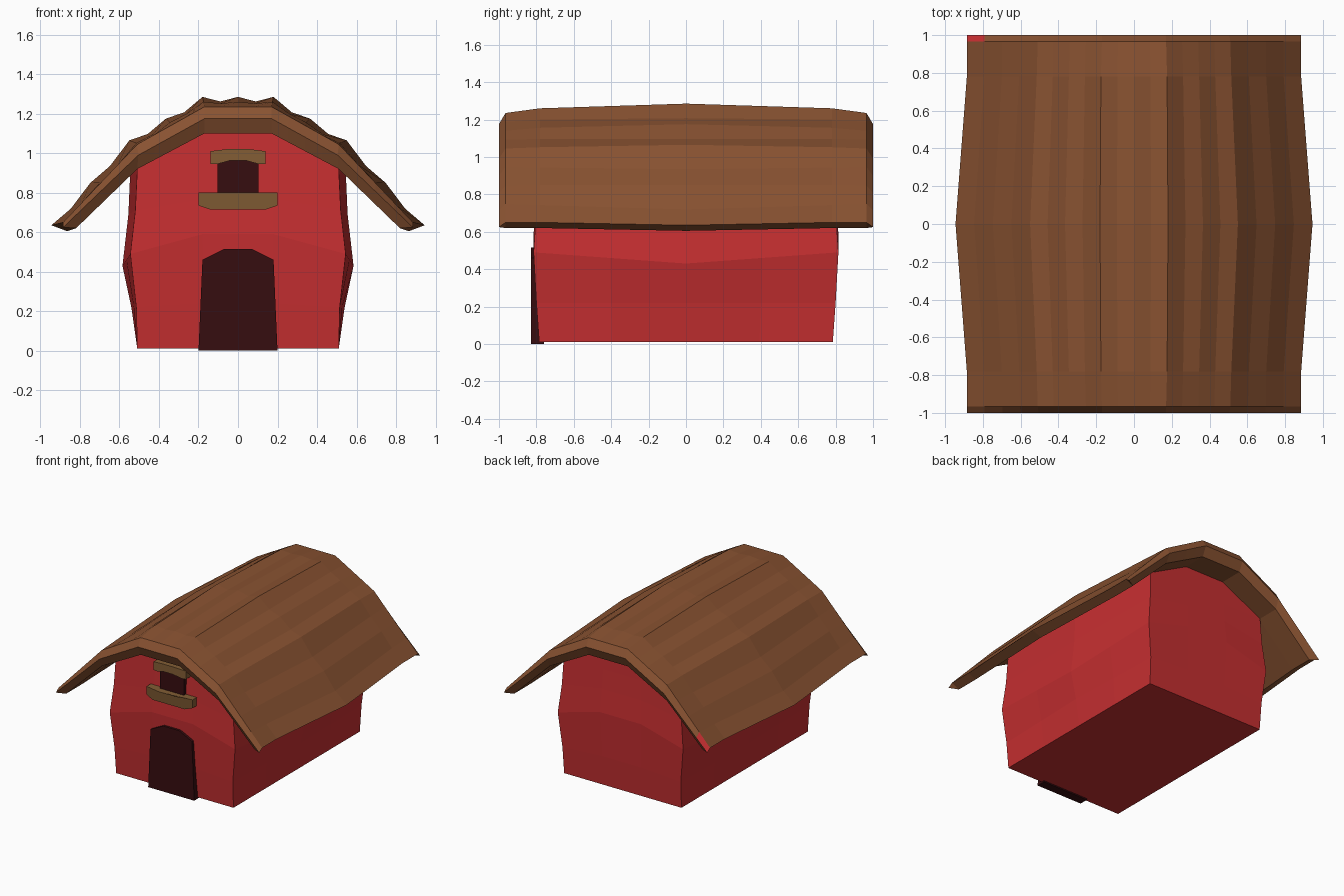
import bpy, bmesh

cube = bpy.data.objects.get("Cube")
if cube:
    bpy.data.objects.remove(cube, do_unlink=True)


def material(name, r, g, b):
    m = bpy.data.materials.new(name)
    m.use_nodes = True
    m.diffuse_color = (r, g, b, 1)
    m.node_tree.nodes["Principled BSDF"].inputs["Base Color"].default_value = (r, g, b, 1)
    return m


RED = material("barn red", 0.56, 0.028, 0.03)
BROWN = material("roof brown", 0.25, 0.085, 0.031)
PLANK = material("plank tan", 0.225, 0.11, 0.035)
DARK = material("dark opening", 0.037, 0.004, 0.005)


def build(name, verts, faces, *mats):
    bm = bmesh.new()
    vs = [bm.verts.new(v) for v in verts]
    for f in faces:
        bm.faces.new([vs[i] for i in f])
    bmesh.ops.recalc_face_normals(bm, faces=bm.faces)
    me = bpy.data.meshes.new(name)
    bm.to_mesh(me)
    bm.free()
    for m in mats:
        me.materials.append(m)
    ob = bpy.data.objects.new(name, me)
    bpy.context.collection.objects.link(ob)
    return ob


def slab(name, outline, y_front, y_back, mat):
    """Extrude an x-z outline along y; y_front is a function of x."""
    n = len(outline)
    verts = [(x, y_front(x), z) for x, z in outline] + [(x, y_back, z) for x, z in outline]
    faces = [range(n), range(n, 2 * n)]
    faces += [(i, (i + 1) % n, (i + 1) % n + n, i + n) for i in range(n)]
    return build(name, verts, faces, mat)


def mirrored(half):
    """Close a right-hand outline by mirroring it in x."""
    return half + [(-x, z) for x, z in reversed(half) if x > 0]


# Bulging walls: rings stacked from the ground up to the gable top
cols, sides = (-1, -0.33, 0.33, 1), (-0.5, 0, 0.5)
ring = ([(c, -1) for c in cols] + [(1, t) for t in sides]
        + [(-c, 1) for c in cols] + [(-1, -t) for t in sides])
# height, end half width, middle half width, half length, end lift, middle drop
rows = [(0.01, 0.51, 0.51, 0.785, 0, 0),
        (0.22, 0.515, 0.54, 0.80, 0.02, 0),
        (0.49, 0.545, 0.585, 0.815, 0.10, 0.06),
        (0.71, 0.52, 0.555, 0.80, 0.06, 0.02),
        (0.92, 0.51, 0.545, 0.79, 0, 0),
        (1.10, 0.17, 0.17, 0.78, 0, 0)]
verts = []
for z, w_end, w_mid, length, lift, drop in rows:
    for c, t in ring:
        mid = 1 - abs(t)
        verts.append((c * (w_end + (w_mid - w_end) * mid), t * length,
                      z - drop * mid + (lift if abs(c) < 1 else 0)))
n = len(ring)
faces = [range(n), range(n * (len(rows) - 1), n * len(rows))]
for r in range(len(rows) - 1):
    faces += [(r * n + i, r * n + (i + 1) % n, (r + 1) * n + (i + 1) % n, (r + 1) * n + i)
              for i in range(n)]
build("barn_walls", verts, faces, RED)


# Roof: a closed shell whose rows run over the top and back underneath
def half_profile(corners, scallop):
    """Split the three straight runs; every second point dips by the scallop."""
    ridge, knee, eave = corners
    pts = [(0, ridge[1]), (ridge[0] / 2, ridge[1] - scallop), ridge]
    for a, b in ((ridge, knee), (knee, eave)):
        for k in range(1, 5):
            f = k / 4
            pts.append((a[0] + (b[0] - a[0]) * f,
                        a[1] + (b[1] - a[1]) * f - scallop * (k % 2)))
    return pts


top_end = half_profile([(0.17, 1.235), (0.51, 1.045), (0.885, 0.65)], 0)
top_near = half_profile([(0.175, 1.26), (0.515, 1.052), (0.885, 0.65)], 0.008)
top_mid = half_profile([(0.18, 1.285), (0.55, 1.065), (0.945, 0.635)], 0.023)
rim = half_profile([(0.17, 1.175), (0.505, 0.99), (0.885, 0.625)], 0)
under_end = half_profile([(0.17, 1.10), (0.51, 0.92), (0.82, 0.62)], 0)
under_mid = half_profile([(0.17, 1.13), (0.54, 0.945), (0.865, 0.605)], 0)
lip_y, near_y = 0.965, 0.78
loop = [(top_end, -lip_y), (top_near, -near_y), (top_mid, 0), (top_near, near_y),
        (top_end, lip_y), (rim, 1), (under_end, lip_y), (under_end, near_y),
        (under_mid, 0), (under_end, -near_y), (under_end, -lip_y), (rim, -1)]
verts = []
for half, y in loop:
    verts += [(-x, y, z) for x, z in reversed(half[1:])] + [(x, y, z) for x, z in half]
m, k = 2 * len(rim) - 1, len(loop)
faces = [(r * m + i, r * m + i + 1, (r + 1) % k * m + i + 1, (r + 1) % k * m + i)
         for r in range(k) for i in range(m - 1)]
# Eave edges join each upper row to the row beneath it
for e in (0, m - 1):
    for r in range(4):
        faces.append([q * m + e for q in (r, r + 1, 9 - r, 10 - r)])
    faces += [[q * m + e for q in tri] for tri in ((4, 5, 6), (10, 11, 0))]
roof = build("roof", verts, faces, BROWN, RED)
# One rim chip at the back right corner takes the wall colour
for p in roof.data.polygons:
    if p.center.y > 0.975 and p.center.x < -0.82 and p.normal.z > 0.05:
        p.material_index = 1

# Door and loft window
slab("door", mirrored([(0.2, 0), (0.18, 0.46), (0.07, 0.515)]),
     lambda x: -0.83, -0.76, DARK)
slab("loft_window", mirrored([(0.105, 0.78), (0.105, 0.96), (0.03, 0.975)]),
     lambda x: -0.822, -0.76, DARK)

# Bowed planks above and below the window
slab("window_sill", mirrored([(0.2, 0.735), (0.2, 0.80), (0.07, 0.80)])
     + [(-0.14, 0.715), (0.14, 0.715)],
     lambda x: -0.89 + 0.2 * abs(x), -0.77, PLANK)
slab("window_lintel", mirrored([(0.04, 0.963), (0.105, 0.945), (0.14, 0.945),
                                (0.14, 1.01), (0.06, 1.02)]),
     lambda x: -0.87 + 0.15 * abs(x), -0.77, PLANK)
